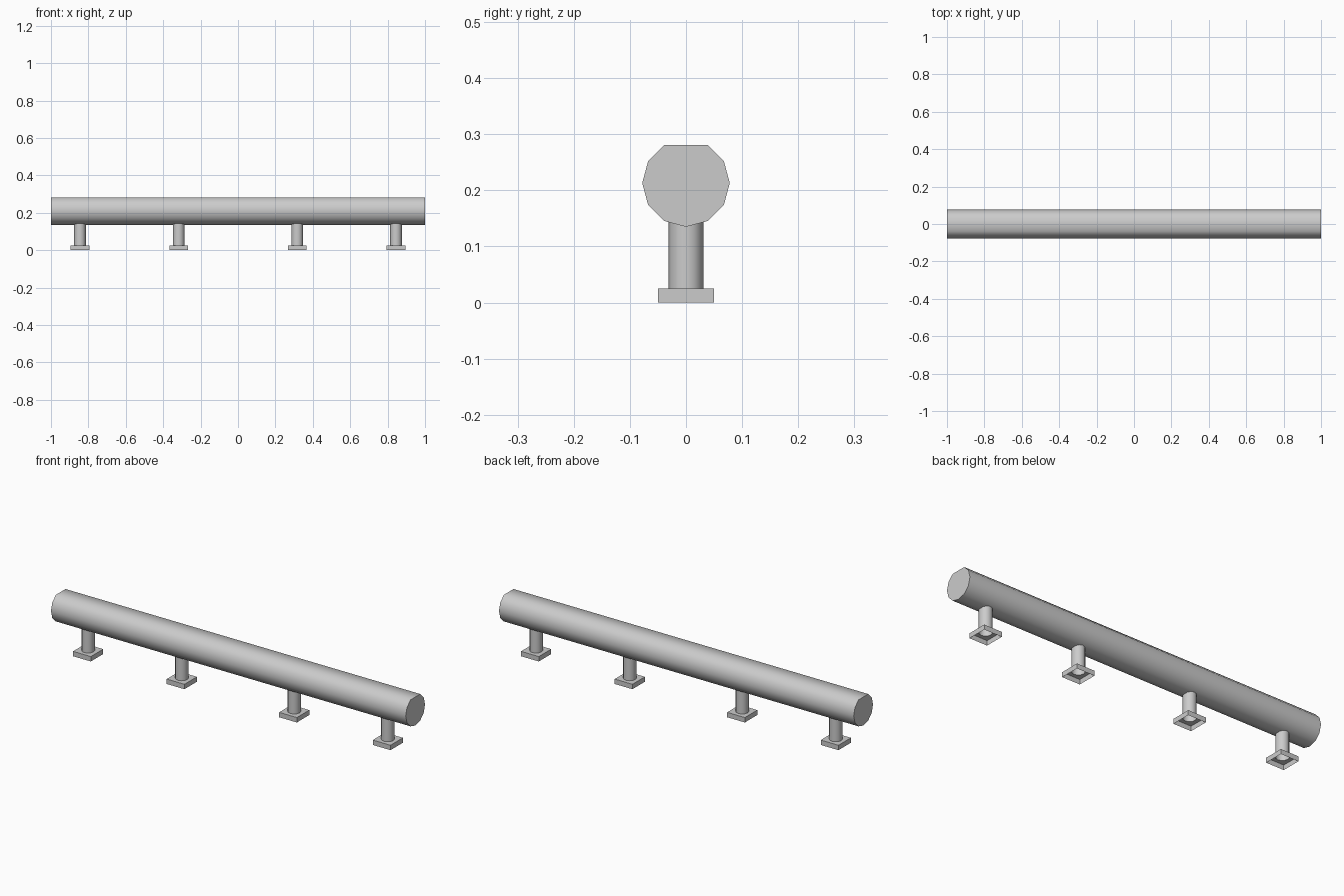
import bpy
import bmesh
from math import cos, sin, tau, radians

if "Cube" in bpy.data.objects:
    bpy.data.objects.remove(bpy.data.objects["Cube"], do_unlink=True)

grey = bpy.data.materials.new("brushed_grey")
grey.use_nodes = True
COLOUR = (0.6, 0.6, 0.6, 1)
grey.diffuse_color = COLOUR
grey.node_tree.nodes["Principled BSDF"].inputs["Base Color"].default_value = COLOUR

SIDES = 12
PLATE_TOP = 0.025
POST_RADIUS = 0.031


def finish(name, bm, smooth=False):
    bmesh.ops.recalc_face_normals(bm, faces=bm.faces)
    mesh = bpy.data.meshes.new(name)
    bm.to_mesh(mesh)
    bm.free()
    mesh.materials.append(grey)
    obj = bpy.data.objects.new(name, mesh)
    bpy.context.collection.objects.link(obj)
    if smooth:
        bpy.ops.object.select_all(action='DESELECT')
        obj.select_set(True)
        bpy.context.view_layer.objects.active = obj
        bpy.ops.object.shade_smooth_by_angle(angle=radians(60))
    return obj


def ring(bm, radius, z):
    return [bm.verts.new((radius * cos(tau * i / SIDES), radius * sin(tau * i / SIDES), z))
            for i in range(SIDES)]


def bridge(bm, a, b):
    n = len(a)
    for i in range(n):
        j = (i + 1) % n
        bm.faces.new((a[i], a[j], b[j], b[i]))


# Long rail: a twelve-sided bar with its top corner cut flat
def make_rail():
    bm = bmesh.new()
    radius, height = 0.078, 0.213
    angles = [tau * i / SIDES for i in range(SIDES) if i != SIDES // 4]
    ends = [[bm.verts.new((x, radius * cos(a), height + radius * sin(a))) for a in angles]
            for x in (-1, 1)]
    bridge(bm, *ends)
    for end in ends:
        bm.faces.new(end)
    finish("rail", bm, smooth=True)


# Hollow post reaching up into the rail
def make_post(name, x):
    bm = bmesh.new()
    bridge(bm, ring(bm, POST_RADIUS, PLATE_TOP), ring(bm, POST_RADIUS, 0.15))
    finish(name, bm, smooth=True).location.x = x


# Square foot plate, open underneath, with a round hole for the post
def make_foot(name, x):
    bm = bmesh.new()
    half = 0.05
    corners = [(half, half), (-half, half), (-half, -half), (half, -half)]
    low = [bm.verts.new((cx, cy, 0)) for cx, cy in corners]
    top = [bm.verts.new((cx, cy, PLATE_TOP)) for cx, cy in corners]
    bridge(bm, low, top)
    hole = ring(bm, POST_RADIUS, PLATE_TOP)
    step = SIDES // 4
    for q in range(4):
        arc = [hole[(q * step + k) % SIDES] for k in range(step + 1)]
        for a, b in zip(arc, arc[1:]):
            bm.faces.new((top[q], b, a))
        bm.faces.new((top[q], top[(q + 1) % 4], arc[-1]))
    finish(name, bm).location.x = x


make_rail()
for side, sign in (("left", 1), ("right", -1)):
    for place, x in (("inner", 0.317), ("outer", 0.845)):
        make_post(f"{side}_{place}_post", sign * x)
        make_foot(f"{side}_{place}_foot", sign * x)
